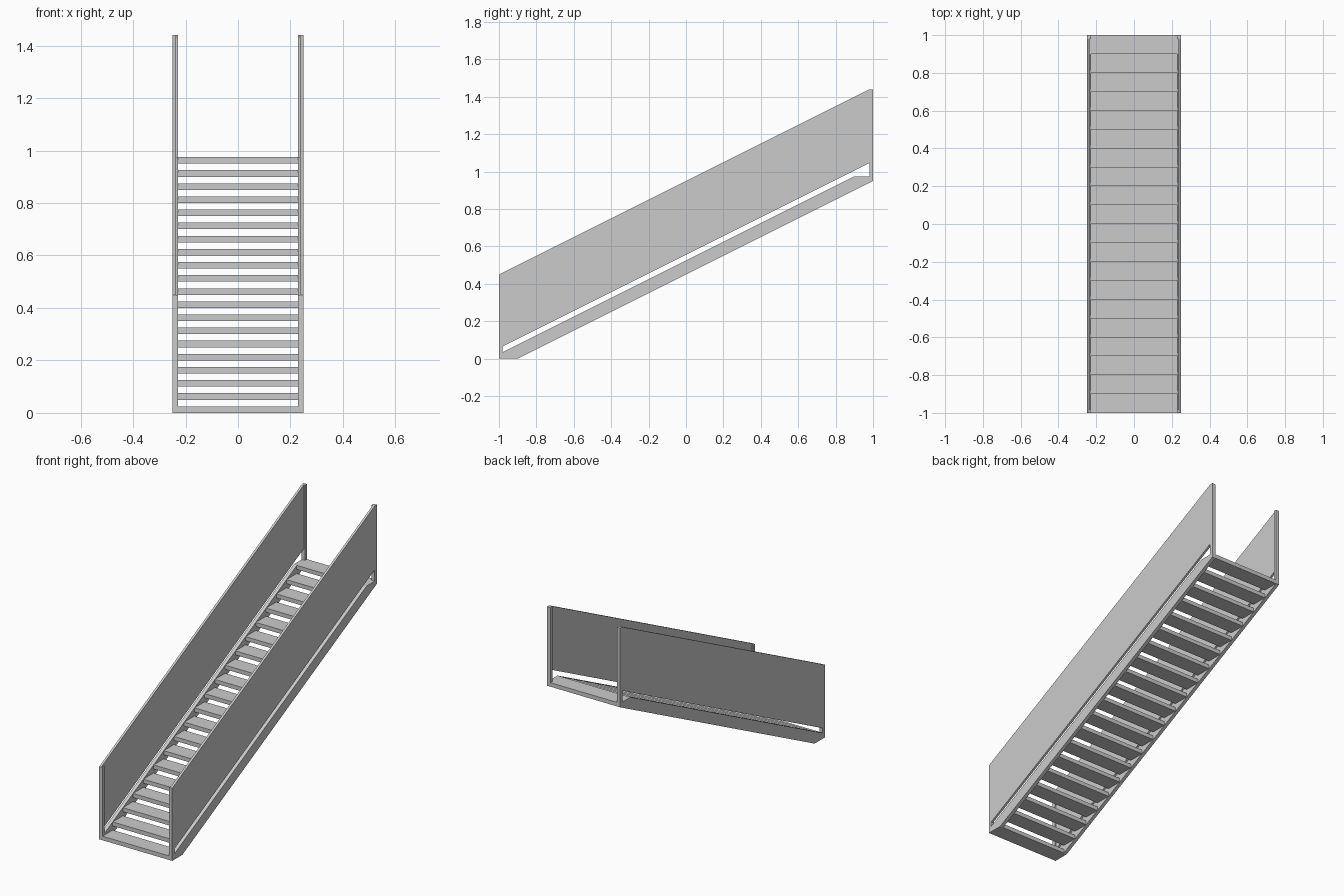
import bpy, bmesh

if "Cube" in bpy.data.objects:
    bpy.data.objects.remove(bpy.data.objects["Cube"])

STEPS, RUN, RISE, THICK = 20, 0.1, 0.05, 0.025
OUT, INN = 0.25, 0.228      # outer and inner x of the side frames
PANEL_IN = 0.236            # inner x of the thinner side panels


def extrude_x(name, profile, x0, x1):
    """Solid made from a (y, z) profile extruded between x0 and x1."""
    bm = bmesh.new()
    face = bm.faces.new([bm.verts.new((x0, y, z)) for y, z in profile])
    ext = bmesh.ops.extrude_face_region(bm, geom=[face])
    verts = [g for g in ext["geom"] if isinstance(g, bmesh.types.BMVert)]
    bmesh.ops.translate(bm, verts=verts, vec=(x1 - x0, 0, 0))
    bmesh.ops.recalc_face_normals(bm, faces=bm.faces[:])
    mesh = bpy.data.meshes.new(name)
    bm.to_mesh(mesh)
    bm.free()
    obj = bpy.data.objects.new(name, mesh)
    bpy.context.collection.objects.link(obj)
    return obj


# Open treads
for i in range(STEPS):
    y, z = -1 + i * RUN, i * RISE
    extrude_x(f"tread_{i + 1:02d}",
              [(y, z), (y + RUN, z), (y + RUN, z + THICK), (y, z + THICK)],
              -INN, INN)

# Side frames, one set per side
for side, s in (("left", -1), ("right", 1)):
    # Sloped stringer carrying the treads
    extrude_x(f"{side}_stringer",
              [(-1, 0), (-0.9, 0), (1, 0.95), (1, 0.975), (0.9, 0.975), (-1, 0.025)],
              s * INN, s * OUT)
    # End posts
    extrude_x(f"{side}_lower_post",
              [(-1, 0.025), (-0.98, 0.035), (-0.98, 0.45), (-1, 0.45)], s * INN, s * OUT)
    extrude_x(f"{side}_upper_post",
              [(0.98, 0.975), (1, 0.975), (1, 1.44), (0.98, 1.44)], s * INN, s * OUT)
    # Balustrade panel, leaving a slot above the stringer
    extrude_x(f"{side}_panel",
              [(-0.98, 0.065), (0.98, 1.045), (0.98, 1.44), (-1, 0.45), (-0.98, 0.45)],
              s * PANEL_IN, s * OUT)
